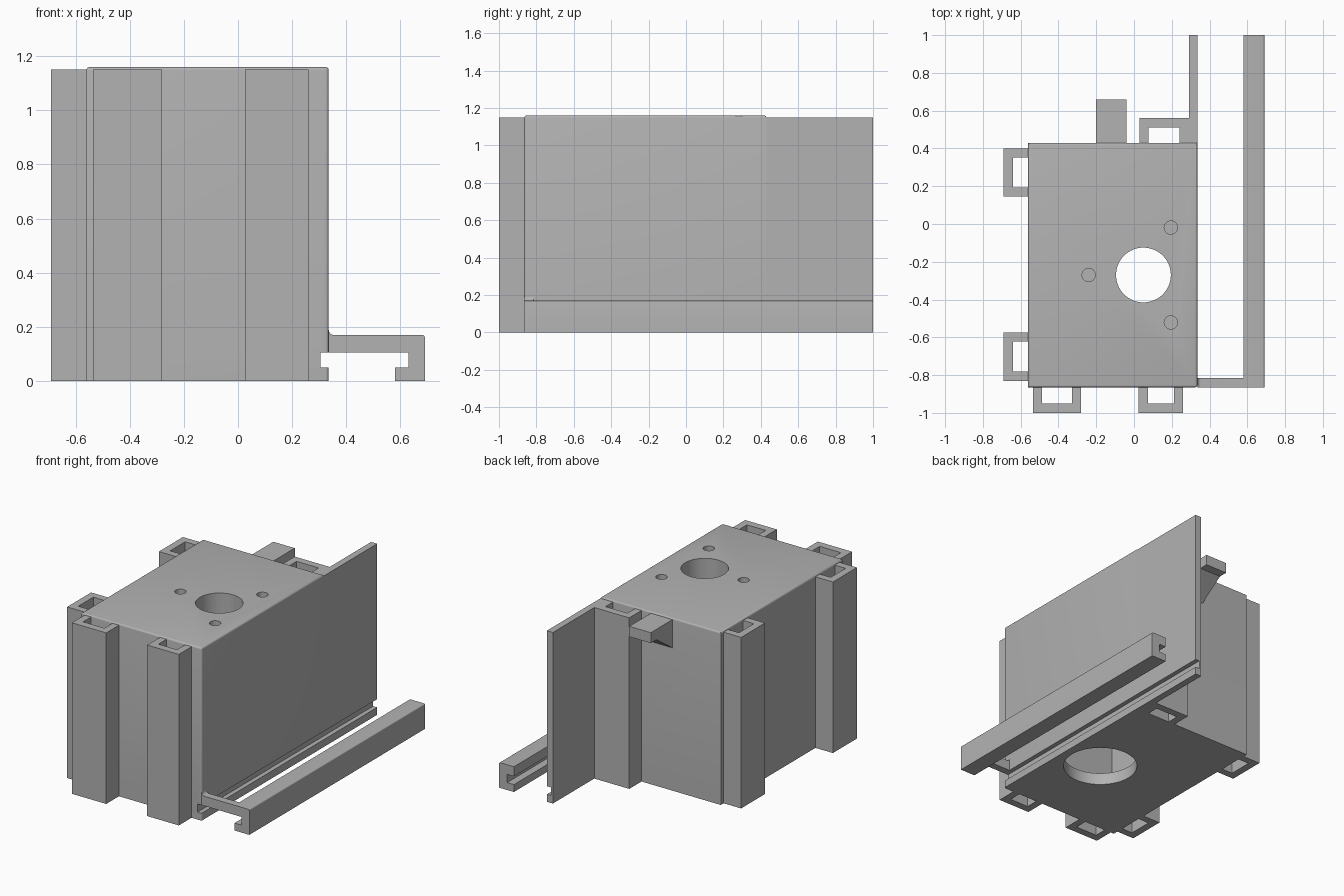
import bpy, bmesh, math
from mathutils import Vector, Matrix

cube = bpy.data.objects.get("Cube")
if cube:
    bpy.data.objects.remove(cube, do_unlink=True)

GREY = (0.45, 0.45, 0.45, 1)
mat = bpy.data.materials.new("plain grey")
mat.use_nodes = True
mat.diffuse_color = GREY
mat.node_tree.nodes["Principled BSDF"].inputs["Base Color"].default_value = GREY


def finish(name, bm):
    bmesh.ops.recalc_face_normals(bm, faces=bm.faces)
    mesh = bpy.data.meshes.new(name)
    bm.to_mesh(mesh)
    bm.free()
    mesh.materials.append(mat)
    ob = bpy.data.objects.new(name, mesh)
    bpy.context.collection.objects.link(ob)
    return ob


def prism(name, outline, axis, lo, hi, round_edges=None, radius=0.012):
    """Extrude a 2D outline along an axis; optionally round the edges picked by a rule."""
    place = {"x": lambda p: (lo, p[0], p[1]),
             "y": lambda p: (p[0], lo, p[1]),
             "z": lambda p: (p[0], p[1], lo)}[axis]
    step = Vector([hi - lo if a == axis else 0 for a in "xyz"])
    bm = bmesh.new()
    face = bm.faces.new([bm.verts.new(place(p)) for p in outline])
    grown = bmesh.ops.extrude_face_region(bm, geom=[face], use_keep_orig=True)
    moved = [g for g in grown["geom"] if isinstance(g, bmesh.types.BMVert)]
    bmesh.ops.translate(bm, verts=moved, vec=step)
    if round_edges:
        bmesh.ops.recalc_face_normals(bm, faces=bm.faces)
        picked = [e for e in bm.edges if round_edges(*[v.co for v in e.verts])]
        bmesh.ops.bevel(bm, geom=picked, offset=radius, segments=4,
                        profile=0.5, affect='EDGES')
    return finish(name, bm)


def block(name, x, y, z, **kw):
    return prism(name, [(x[0], y[0]), (x[1], y[0]), (x[1], y[1]), (x[0], y[1])],
                 "z", z[0], z[1], **kw)


def cylinder(name, x, y, r, z0, z1):
    bm = bmesh.new()
    bmesh.ops.create_cone(bm, cap_ends=True, segments=64, radius1=r, radius2=r,
                          depth=z1 - z0,
                          matrix=Matrix.Translation((x, y, (z0 + z1) / 2)))
    return finish(name, bm)


def select_only(ob):
    bpy.ops.object.select_all(action='DESELECT')
    ob.select_set(True)
    bpy.context.view_layer.objects.active = ob


def carve(ob, cutters):
    for cutter in cutters:
        select_only(ob)
        mod = ob.modifiers.new("cut", 'BOOLEAN')
        mod.operation = 'DIFFERENCE'
        mod.solver = 'EXACT'
        mod.object = cutter
        bpy.ops.object.modifier_apply(modifier=mod.name)
        bpy.data.objects.remove(cutter, do_unlink=True)


def smooth(ob):
    select_only(ob)
    bpy.ops.object.shade_smooth_by_angle(angle=math.radians(30))


LEFT, RIGHT, FRONT, BACK = -0.56, 0.335, -0.865, 0.43
TOP, SLOT_TOP, END = 1.16, 1.15, 1.0
HOLE_X, HOLE_Y = 0.05, -0.27


def housing_edge(a, b):
    on_top = a.z > TOP - 0.001 and b.z > TOP - 0.001
    corner = all(v.x > RIGHT - 0.001 and v.y < FRONT + 0.001 for v in (a, b))
    return on_top or corner


# Hollow housing with a shaft hole, a wide base hole and three blind screw holes
housing = block("housing", (LEFT, RIGHT), (FRONT, BACK), (0, TOP), round_edges=housing_edge)
cutters = [
    block("cavity", (LEFT + 0.08, RIGHT - 0.08), (FRONT + 0.08, BACK - 0.08), (0.08, 1.0)),
    cylinder("shaft_hole", HOLE_X, HOLE_Y, 0.145, 0.9, 1.3),
    cylinder("base_hole", HOLE_X, HOLE_Y, 0.23, -0.1, 0.2),
    block("groove", (0.305, 0.4), (FRONT - 0.1, END + 0.1), (0.05, 0.105)),
]
for i in range(3):
    a = math.radians(60 + 120 * i)
    cutters.append(cylinder("screw_hole", HOLE_X + 0.29 * math.cos(a),
                            HOLE_Y + 0.29 * math.sin(a), 0.035, 1.06, 1.3))
carve(housing, cutters)
smooth(housing)

# Thin wall carrying the housing side backwards, with the same groove at its foot
prism("rear_wall", [(0.29, 0), (RIGHT, 0), (RIGHT, 0.05), (0.305, 0.05), (0.305, 0.105),
                    (RIGHT, 0.105), (RIGHT, SLOT_TOP), (0.29, SLOT_TOP)], "y", BACK, END)

# Grooved outer rail
smooth(prism("outer_rail", [(0.58, 0), (0.69, 0), (0.69, 0.17), (0.58, 0.17), (0.58, 0.105),
                            (0.63, 0.105), (0.63, 0.05), (0.58, 0.05)], "y", FRONT, END,
             round_edges=lambda a, b: min(a.x, b.x) > 0.68 and min(a.z, b.z) > 0.16,
             radius=0.008))

# Front bridge joining rail and housing, with a filleted inner corner
fillet = [(RIGHT + 0.02 - 0.02 * math.cos(t), 0.19 - 0.02 * math.sin(t))
          for t in (math.radians(15 * k) for k in range(7))]
smooth(prism("front_bridge", [(RIGHT, 0.105)] + fillet + [(0.58, 0.17), (0.58, 0.105)],
             "y", FRONT, FRONT + 0.05))


# Open channels: a three-sided outline standing against one face of the housing
def channel(name, lo, hi, face, depth, along, t_lo=0.048, t_hi=0.048):
    out = face + depth
    lip = out - math.copysign(0.05, depth)
    pts = [(lo, face), (lo, out), (hi, out), (hi, face),
           (hi - t_hi, face), (hi - t_hi, lip), (lo + t_lo, lip), (lo + t_lo, face)]
    if along == "y":
        pts = [(v, u) for u, v in pts]
    prism(name, pts, "z", 0, SLOT_TOP)


channel("side_channel_rear", 0.145, 0.40, LEFT, -0.13, "y")
channel("side_channel_front", -0.83, -0.575, LEFT, -0.13, "y")
channel("front_channel_a", -0.535, -0.28, FRONT, -0.135, "x")
channel("front_channel_b", 0.025, 0.26, FRONT, -0.135, "x")
channel("back_channel", 0.03, 0.29, BACK, 0.13, "x")

# Bracket with a sloping gusset on the back
prism("back_bracket", [(BACK, SLOT_TOP), (0.66, SLOT_TOP), (0.66, 1.08), (0.60, 1.08),
                       (BACK, 0.96)], "x", -0.2, -0.04)
